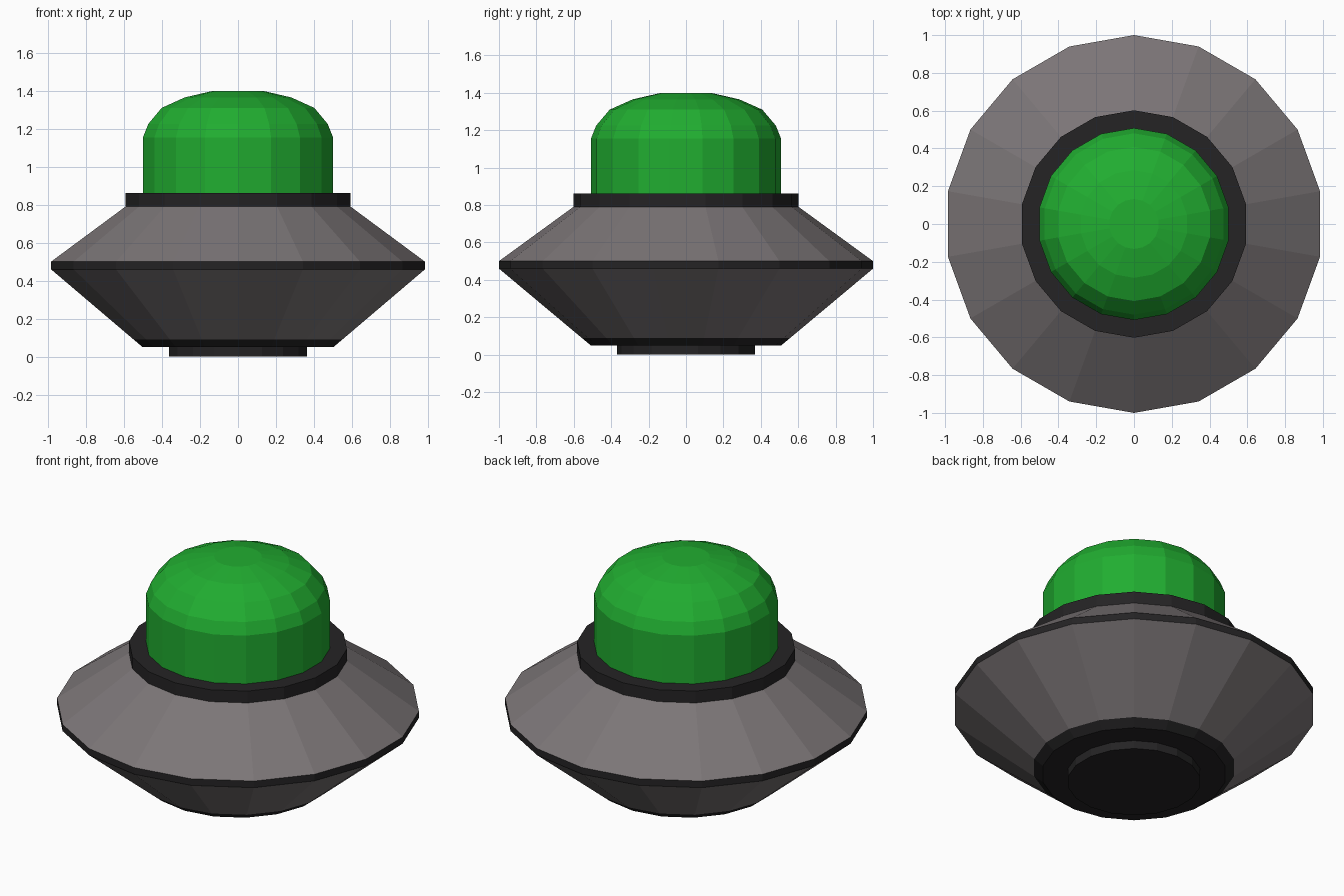
import bpy, bmesh
from math import pi, cos, sin

if "Cube" in bpy.data.objects:
    bpy.data.objects.remove(bpy.data.objects["Cube"])

SIDES = 18


def material(name, rgb):
    m = bpy.data.materials.new(name)
    m.diffuse_color = (*rgb, 1)
    m.use_nodes = True
    m.node_tree.nodes["Principled BSDF"].inputs["Base Color"].default_value = m.diffuse_color
    return m


def lathe(name, profile, mat, cap=None):
    """Spin (radius, z) points, listed bottom-to-top, into a flat-faced shell."""
    bm = bmesh.new()
    angles = [pi / 2 + 2 * pi * i / SIDES for i in range(SIDES)]
    rings = [[bm.verts.new((r * cos(a), r * sin(a), z)) for a in angles]
             for r, z in profile]
    for low, high in zip(rings, rings[1:]):
        for i in range(SIDES):
            j = (i + 1) % SIDES
            bm.faces.new((low[i], low[j], high[j], high[i]))
    if cap == "top":
        bm.faces.new(rings[-1])
    elif cap == "bottom":
        bm.faces.new(rings[0][::-1])
    mesh = bpy.data.meshes.new(name)
    bm.to_mesh(mesh)
    bm.free()
    mesh.materials.append(mat)
    obj = bpy.data.objects.new(name, mesh)
    bpy.context.collection.objects.link(obj)
    return obj


metal = material("hull_metal", (0.20, 0.18, 0.185))
trim = material("dark_trim", (0.018, 0.017, 0.018))
green = material("green_glass", (0.015, 0.42, 0.03))

# Base: round foot, flat underside and bevelled lower edge
lathe("base_foot", [(0.368, 0), (0.368, 0.05), (0.51, 0.05), (0.558, 0.09)],
      trim, cap="bottom")

# Saucer body: lower cone, dark rim band, upper cone
lathe("lower_hull", [(0.558, 0.09), (1.0, 0.46)], metal)
lathe("rim_band", [(1.0, 0.46), (1.0, 0.50)], trim)
lathe("upper_hull", [(1.0, 0.50), (0.602, 0.79)], metal)

# Collar around the dome
lathe("dome_collar", [(0.602, 0.79), (0.602, 0.862), (0.508, 0.862)], trim)

# Cockpit dome: straight wall, rounded shoulder, flat crown
lathe("cockpit_dome", [(0.508, 0.862), (0.508, 1.155), (0.48, 1.225),
                       (0.408, 1.31), (0.285, 1.365), (0.132, 1.40)],
      green, cap="top")
